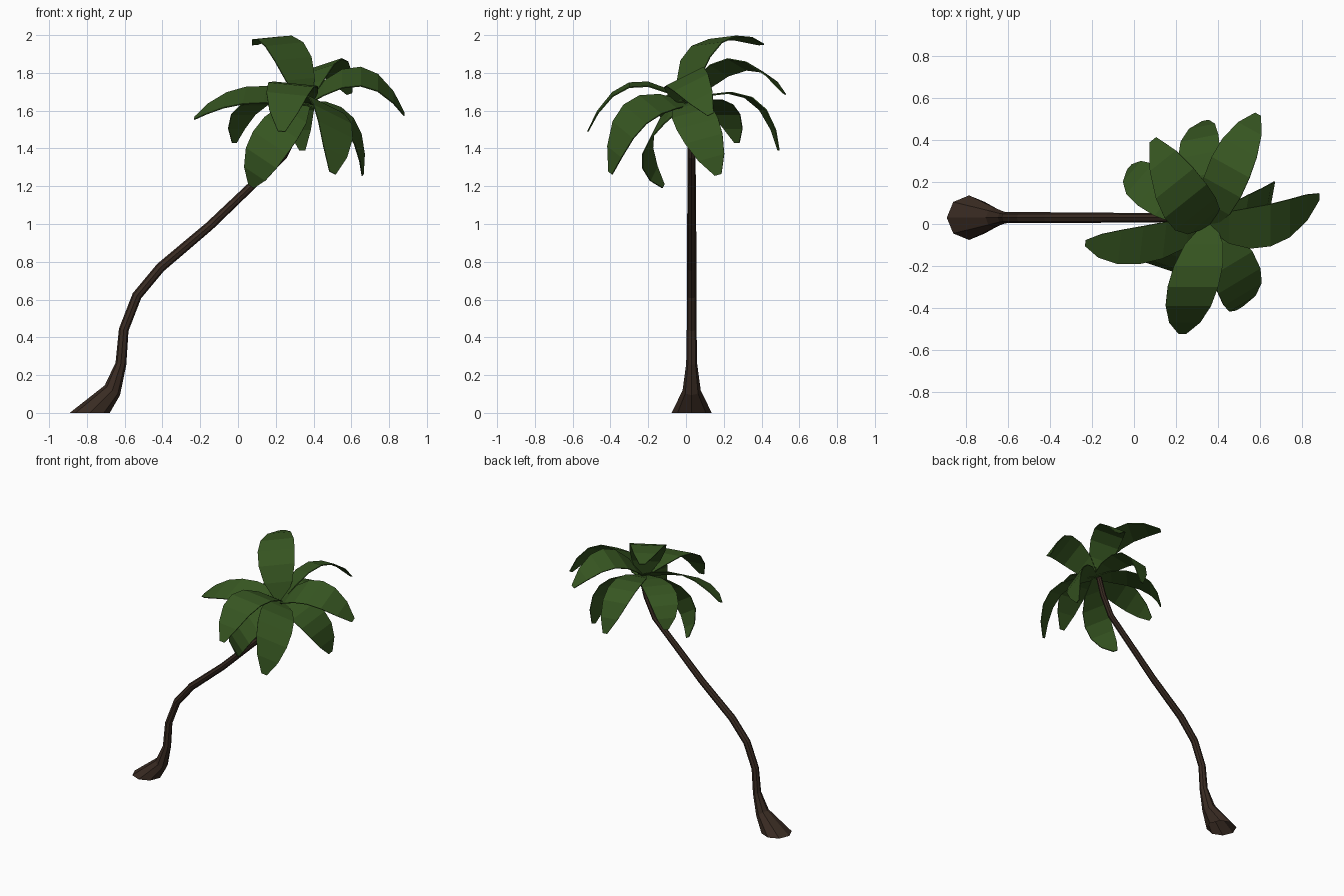
import bpy
import bmesh
from math import cos, sin, pi
from mathutils import Vector

default_cube = bpy.data.objects.get("Cube")
if default_cube:
    bpy.data.objects.remove(default_cube)


def make_material(name, colour):
    mat = bpy.data.materials.new(name)
    mat.use_nodes = True
    mat.diffuse_color = (*colour, 1)
    mat.node_tree.nodes["Principled BSDF"].inputs["Base Color"].default_value = (*colour, 1)
    return mat


def make_object(name, bm, mat):
    bmesh.ops.recalc_face_normals(bm, faces=bm.faces)
    mesh = bpy.data.meshes.new(name)
    bm.to_mesh(mesh)
    bm.free()
    mesh.materials.append(mat)
    obj = bpy.data.objects.new(name, mesh)
    bpy.context.collection.objects.link(obj)
    return obj


leaf_green = make_material("leaf green", (0.037, 0.091, 0.015))
bark_brown = make_material("bark brown", (0.041, 0.024, 0.016))

# Trunk: octagonal rings swept along a leaning path, flared and open at the foot
SIDES = 8
TRUNK_Y = 0.03
trunk_rings = [  # x, z, radius
    (-0.785, 0, 0.106), (-0.665, 0.12, 0.048), (-0.62, 0.26, 0.029),
    (-0.605, 0.44, 0.026), (-0.535, 0.62, 0.026), (-0.41, 0.77, 0.026),
    (-0.15, 0.99, 0.024), (0.07, 1.2, 0.022), (0.24, 1.36, 0.021),
    (0.31, 1.5, 0.021), (0.35, 1.63, 0.019),
]


def build_trunk():
    bm = bmesh.new()
    path = [Vector((x, TRUNK_Y, z)) for x, z, r in trunk_rings]
    rings = []
    for i, (x, z, radius) in enumerate(trunk_rings):
        along = path[min(i + 1, len(path) - 1)] - path[max(i - 1, 0)]
        if i == 0:
            along = Vector((0, 0, 1))
        along.normalize()
        across = Vector((along.z, 0, -along.x))
        ring = []
        for s in range(SIDES):
            angle = 2 * pi * s / SIDES
            offset = across * cos(angle) + Vector((0, sin(angle), 0))
            ring.append(bm.verts.new(path[i] + offset * radius))
        rings.append(ring)
    for low, high in zip(rings, rings[1:]):
        for s in range(SIDES):
            n = (s + 1) % SIDES
            bm.faces.new((low[s], low[n], high[n], high[s]))
    bm.faces.new(rings[-1])
    make_object("trunk", bm, bark_brown)


# Fronds: arched blades, each with a middle point, a tip and a half-width vector
CROWN = Vector((0.36, 0, 1.64))
BLADE = [(0, 0.25), (0.15, 0.76), (0.32, 0.97), (0.5, 1), (0.68, 0.9), (0.86, 0.62), (1, 0.16)]
fronds = {
    "top_frond": ((0.245, 0.11, 1.95), (0.09, 0.4, 1.95), (0.1, 0.08, 0.01)),
    "back_left_frond": ((0.46, 0.27, 1.845), (0.59, 0.52, 1.69), (0.09, -0.05, 0.03)),
    "left_frond": ((0.65, -0.005, 1.78), (0.88, 0.13, 1.58), (0, 0.1, 0.05)),
    "front_left_frond": ((0.5, -0.27, 1.58), (0.5, -0.4, 1.27), (0.1, 0.06, -0.05)),
    "front_frond": ((0.28, -0.3, 1.735), (0.23, -0.52, 1.49), (0.12, 0, -0.012)),
    "front_right_frond": ((0.17, -0.2, 1.43), (0.07, -0.12, 1.2), (0.09, -0.03, -0.06)),
    "right_frond": ((0.035, -0.1, 1.68), (-0.23, -0.09, 1.56), (0.01, 0.09, 0.045)),
    "back_right_frond": ((0.085, 0.17, 1.63), (-0.02, 0.27, 1.43), (0.07, 0.08, 0)),
    "back_frond": ((0.31, 0.33, 1.67), (0.34, 0.49, 1.39), (0.1, 0.02, 0)),
    "lower_left_frond": ((0.59, 0.06, 1.53), (0.66, 0.17, 1.26), (0.02, 0.11, 0.03)),
}


def build_frond(name, middle, tip, half_width):
    middle, tip, half_width = Vector(middle), Vector(tip), Vector(half_width)
    bend = 2 * middle - (CROWN + tip) / 2
    bm = bmesh.new()
    rows = []
    for t, width in BLADE:
        centre = CROWN * (1 - t) ** 2 + bend * 2 * t * (1 - t) + tip * t ** 2
        rows.append([bm.verts.new(centre + half_width * width * side) for side in (-1, 1)])
    for (a, b), (c, d) in zip(rows, rows[1:]):
        bm.faces.new((a, b, d, c))
    obj = make_object(name, bm, leaf_green)
    solid = obj.modifiers.new("thickness", "SOLIDIFY")
    solid.thickness = 0.006
    solid.offset = 0


build_trunk()
for frond_name, shape in fronds.items():
    build_frond(frond_name, *shape)
